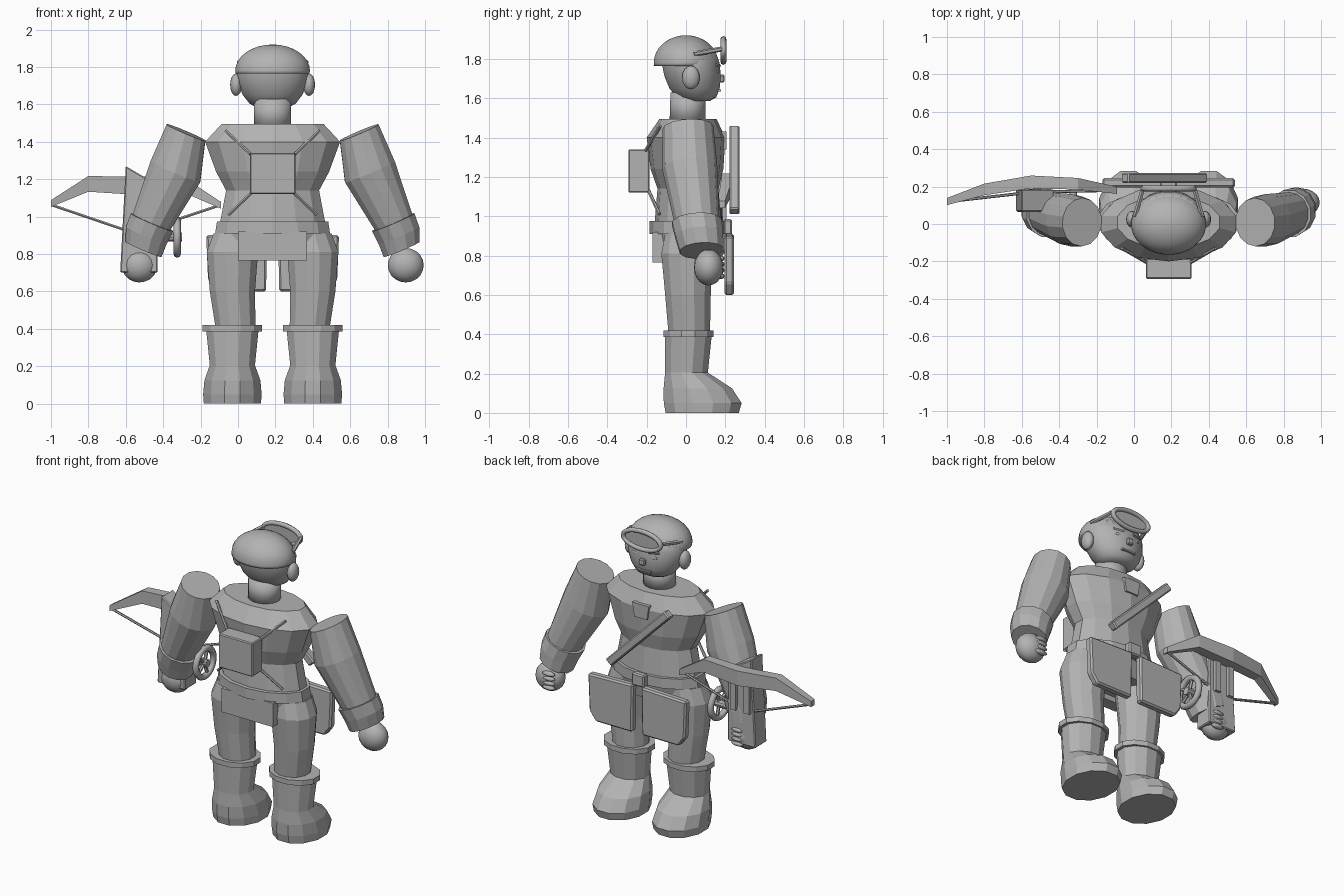
import bpy, bmesh, math
from mathutils import Vector

if "Cube" in bpy.data.objects:
    bpy.data.objects.remove(bpy.data.objects["Cube"])

CX = 0.185  # body centre line

grey = bpy.data.materials.new("grey")
grey.diffuse_color = (0.45, 0.45, 0.45, 1)
grey.use_nodes = True
grey.node_tree.nodes["Principled BSDF"].inputs["Base Color"].default_value = grey.diffuse_color


def finish(name, bm, smooth=False):
    bmesh.ops.recalc_face_normals(bm, faces=bm.faces)
    me = bpy.data.meshes.new(name)
    bm.to_mesh(me)
    bm.free()
    me.materials.append(grey)
    for p in me.polygons:
        p.use_smooth = smooth
    ob = bpy.data.objects.new(name, me)
    bpy.context.collection.objects.link(ob)
    return ob


def loft(name, rings, n=12, smooth=False, normal=(0, 0, 1), turn=0.5):
    """Skin through elliptical rings (centre, radius across, radius in y)."""
    bm = bmesh.new()
    nz = Vector(normal).normalized()
    u = Vector((0, 1, 0)).cross(nz).normalized()
    v = nz.cross(u)
    loops = []
    for c, ra, rb in rings:
        loops.append([bm.verts.new(Vector(c) + u * ra * math.cos(a) + v * rb * math.sin(a))
                      for a in (math.tau * (i + turn) / n for i in range(n))])
    for a, b in zip(loops, loops[1:]):
        for i in range(n):
            j = (i + 1) % n
            bm.faces.new((a[i], a[j], b[j], b[i]))
    bm.faces.new(loops[0])
    bm.faces.new(loops[-1])
    return finish(name, bm, smooth)


def span(x, z, y0, y1, rx):
    return ((x, (y0 + y1) / 2, z), rx, (y1 - y0) / 2)


def prism(name, pts, y0, y1, bevel=0):
    """Extrude an xz outline from y0 to y1."""
    bm = bmesh.new()
    a = [bm.verts.new((x, y0, z)) for x, z in pts]
    b = [bm.verts.new((x, y1, z)) for x, z in pts]
    bm.faces.new(a)
    bm.faces.new(b)
    for i in range(len(a)):
        j = (i + 1) % len(a)
        bm.faces.new((a[i], a[j], b[j], b[i]))
    if bevel:
        bmesh.ops.bevel(bm, geom=bm.edges[:], offset=bevel, segments=1, affect='EDGES')
    return finish(name, bm)


def box(name, x0, x1, y0, y1, z0, z1, bevel=0):
    return prism(name, [(x0, z0), (x1, z0), (x1, z1), (x0, z1)], y0, y1, bevel)


def ball(name, c, r, seg=20):
    bm = bmesh.new()
    bmesh.ops.create_uvsphere(bm, u_segments=seg, v_segments=seg // 2, radius=1)
    for v in bm.verts:
        v.co = Vector(c) + Vector((v.co.x * r[0], v.co.y * r[1], v.co.z * r[2]))
    return finish(name, bm, True)


def rod(name, a, b, r, n=6):
    a, b = Vector(a), Vector(b)
    return loft(name, [(a, r, r), (b, r, r)], n, normal=b - a)


def ring(name, c, axis, ra, rb, r, n=28):
    """Oval hoop around the x or y axis."""
    bm = bmesh.new()
    loops = []
    for i in range(n):
        t = math.tau * i / n
        loop = []
        for k in range(8):
            s = math.tau * k / 8
            p, q, w = ((ra + r * math.cos(s)) * math.cos(t),
                       (rb + r * math.cos(s)) * math.sin(t), r * math.sin(s))
            off = (w, p, q) if axis == 'x' else (p, w, q)
            loop.append(bm.verts.new(Vector(c) + Vector(off)))
        loops.append(loop)
    for i in range(n):
        a, b = loops[i], loops[(i + 1) % n]
        for k in range(8):
            m = (k + 1) % 8
            bm.faces.new((a[k], a[m], b[m], b[k]))
    return finish(name, bm, True)


# torso, belt, pelvis and back flap
loft("torso", [span(CX, 0.96, -0.16, 0.18, 0.29), span(CX, 1.14, -0.145, 0.165, 0.255),
               span(CX, 1.24, -0.18, 0.19, 0.31), span(CX, 1.40, -0.2, 0.2, 0.37),
               span(CX, 1.495, -0.135, 0.155, 0.28)], 14)
loft("belt", [span(CX, 0.91, -0.185, 0.2, 0.315), span(CX, 0.975, -0.185, 0.2, 0.305)], 14)
loft("pelvis", [span(CX, 0.80, -0.15, 0.16, 0.26), span(CX, 0.91, -0.165, 0.18, 0.3)], 14)
box("back_flap", 0, 0.37, -0.17, -0.09, 0.765, 0.92)
box("buckle", CX - 0.045, CX + 0.045, 0.19, 0.235, 0.905, 0.985, 0.008)

# neck, head and cap
loft("neck", [span(CX, 1.47, -0.085, 0.1, 0.1), span(CX, 1.63, -0.08, 0.1, 0.1)], 20, True)
loft("head", [span(CX, 1.585, -0.01, 0.12, 0.09), span(CX, 1.605, -0.05, 0.155, 0.125),
              span(CX, 1.65, -0.085, 0.172, 0.16), span(CX, 1.71, -0.11, 0.178, 0.185),
              span(CX, 1.78, -0.125, 0.172, 0.194), span(CX, 1.84, -0.12, 0.15, 0.175)], 28, True)
cap = [span(CX, 1.765, -0.165, 0.155, 0.198)]
for i in range(8):
    t = math.pi / 2 * i / 8
    k = math.cos(t)
    cap.append(((CX, 0, 1.78 + 0.14 * math.sin(t)), 0.201 * k, 0.165 * k))
cap.append(((CX, 0, 1.92), 0.006, 0.006))
loft("skull_cap", cap, 28, True)

# face details
box("nose", CX - 0.02, CX + 0.02, 0.16, 0.195, 1.68, 1.72, 0.006)
box("mouth", CX - 0.05, CX + 0.05, 0.16, 0.178, 1.635, 1.645)
for s in (-1, 1):
    ball("ear", (CX + s * 0.195, 0.025, 1.705), (0.032, 0.045, 0.06), 16)
    ball("eye", (CX + s * 0.065, 0.155, 1.735), (0.025, 0.015, 0.012), 10)
    rod("eyebrow", (CX + s * 0.035, 0.17, 1.765), (CX + s * 0.1, 0.15, 1.77), 0.008)
    rod("goggle_strap", (CX + s * 0.18, 0.04, 1.825), (CX + s * 0.14, 0.18, 1.85), 0.013)
ring("goggle_rim", (CX, 0.19, 1.843), 'y', 0.135, 0.058, 0.015)
loft("goggle_lens", [((CX, 0.182, 1.843), 0.13, 0.055), ((CX, 0.19, 1.843), 0.13, 0.055)],
     28, normal=(0, 1, 0.001))

for s in (-1, 1):
    # legs and boots
    x = CX + s * 0.215
    loft("leg", [span(x - s * 0.02, 0.37, -0.09, 0.125, 0.108), span(x, 0.60, -0.11, 0.13, 0.125),
                 span(x, 0.81, -0.13, 0.14, 0.142), span(x - s * 0.025, 0.91, -0.11, 0.13, 0.13)], 12)
    loft("boot_cuff", [span(x, 0.387, -0.12, 0.145, 0.165), span(x, 0.42, -0.12, 0.145, 0.165)], 12)
    loft("boot", [span(x, 0, -0.11, 0.275, 0.158), span(x, 0.05, -0.12, 0.29, 0.162),
                  span(x, 0.125, -0.12, 0.24, 0.155), span(x, 0.205, -0.11, 0.115, 0.125),
                  span(x, 0.395, -0.11, 0.135, 0.145)], 12)
    # arms and cuffs
    nrm = (-s * 0.39, -0.06, 0.92)
    loft("arm", [((CX + s * 0.675, 0.08, 0.86), 0.09, 0.1), ((CX + s * 0.645, 0.055, 0.975), 0.112, 0.115),
                 ((CX + s * 0.52, 0.02, 1.24), 0.148, 0.14), ((CX + s * 0.463, 0.01, 1.45), 0.115, 0.13)],
         14, normal=nrm)
    loft("cuff", [((CX + s * 0.69, 0.08, 0.825), 0.108, 0.115), ((CX + s * 0.675, 0.068, 0.90), 0.122, 0.125),
                  ((CX + s * 0.645, 0.055, 0.97), 0.127, 0.13)], 12, normal=nrm)
    # hands with curled fingers
    h = Vector((CX + s * 0.712, 0.115, 0.74))
    ball("hand", h, (0.096, 0.075, 0.092))
    for k in range(4):
        ball("finger", h + Vector((-s * 0.03, 0.062, 0.045 - 0.03 * k)), (0.045, 0.02, 0.015), 10)
    # front pouches with a chamfered lower outer corner
    pts = [(0.035, 0.60), (0.30, 0.60), (0.345, 0.66), (0.355, 0.90), (0.03, 0.91)]
    prism("front_pouch", [(CX + s * px, pz) for px, pz in pts], 0.195, 0.245, 0.01)
    # thin backpack straps
    rod("upper_strap", (CX + s * 0.12, -0.205, 1.335), (CX + s * 0.25, -0.13, 1.46), 0.009)
    rod("lower_strap", (CX + s * 0.11, -0.19, 1.13), (CX + s * 0.235, -0.135, 1.01), 0.009)

# backpack
box("backpack", 0.063, 0.308, -0.293, -0.185, 1.12, 1.34, 0.006)

# chest badge and diagonal bar
prism("chest_badge", [(CX - 0.045, 1.34), (CX + 0.045, 1.34), (CX + 0.06, 1.43), (CX - 0.06, 1.43)],
      0.17, 0.205)
prism("chest_bar", [(-0.07, 1.43), (0.355, 1.005), (0.395, 1.04), (-0.03, 1.465)], 0.22, 0.272, 0.008)

# crossbow stock with raised rails
prism("crossbow_stock", [(-0.63, 0.70), (-0.43, 0.70), (-0.43, 1.17), (-0.60, 1.27)], 0.065, 0.185, 0.006)
for x in (-0.58, -0.48):
    box("stock_rail", x - 0.02, x + 0.02, 0.18, 0.205, 0.92, 1.15)

# crossbow limbs
limb = [(-1.0, 0.12, 1.07, 0.018), (-0.80, 0.185, 1.175, 0.042), (-0.55, 0.225, 1.165, 0.048),
        (-0.30, 0.215, 1.175, 0.042), (-0.09, 0.18, 1.06, 0.018)]
bm = bmesh.new()
loops = [[bm.verts.new((x, y + dy * (0.01 + h * 0.5), z + dz * h))
          for dy, dz in ((-1, -1), (1, -1), (1, 1), (-1, 1))] for x, y, z, h in limb]
for a, b in zip(loops, loops[1:]):
    for i in range(4):
        j = (i + 1) % 4
        bm.faces.new((a[i], a[j], b[j], b[i]))
bm.faces.new(loops[0])
bm.faces.new(loops[-1])
finish("bow_limbs", bm)
for tip in ((-0.99, 0.12, 1.06), (-0.10, 0.18, 1.06)):
    rod("bow_string", tip, (-0.55, 0.17, 0.91), 0.008)

# spoked crank wheel on an axle
W = Vector((-0.325, 0.12, 0.89))
ring("wheel_rim", W, 'x', 0.09, 0.09, 0.02)
rod("wheel_axle", W + Vector((0.025, 0, 0)), W - Vector((0.13, 0, 0)), 0.025, 10)
for k in range(5):
    a = math.tau * k / 5
    rod("wheel_spoke", W, W + Vector((0, 0.09 * math.cos(a), 0.09 * math.sin(a))), 0.011)
